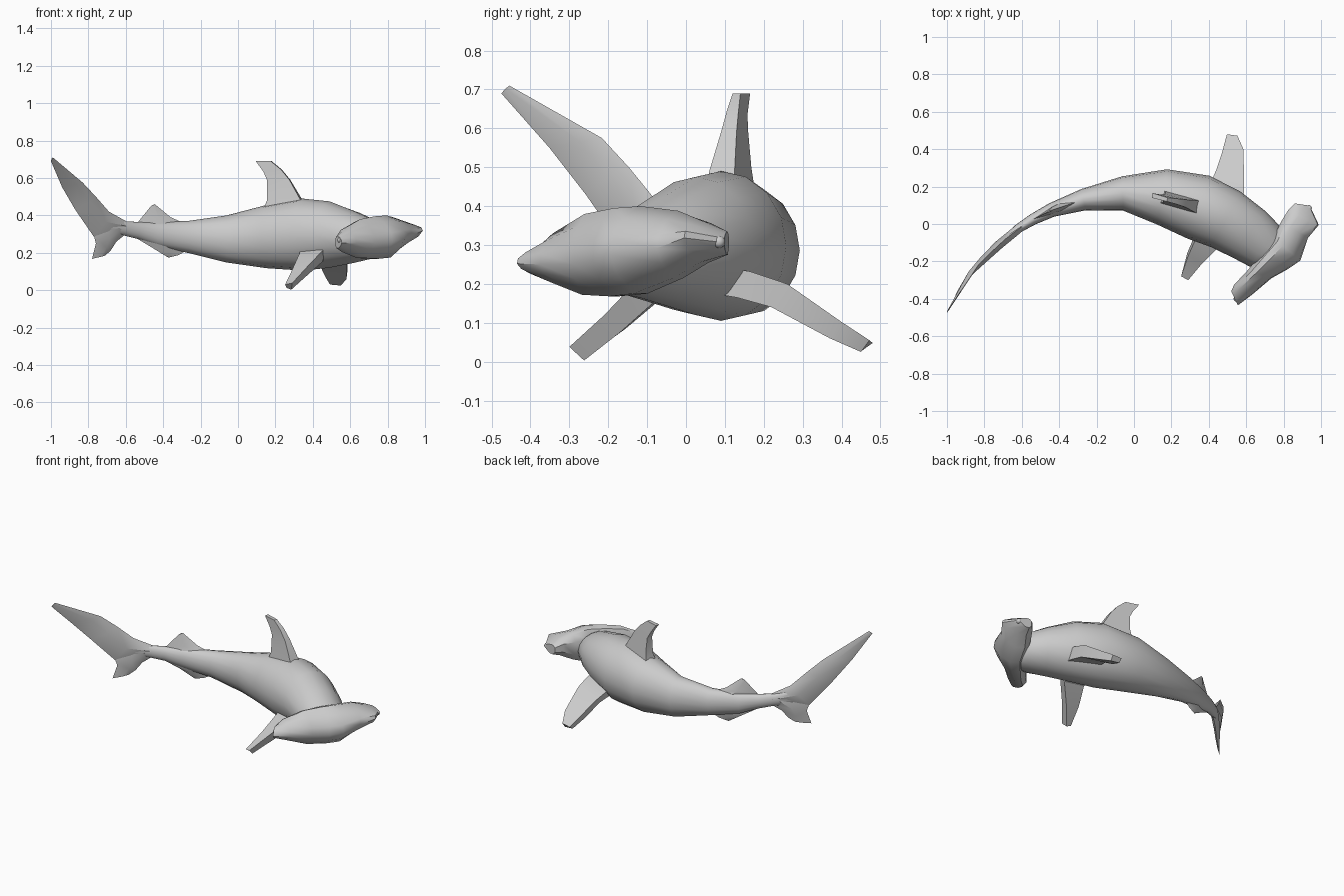
import bpy, bmesh
from math import cos, sin, pi, hypot
from mathutils import Vector


def loft(name, rings, angle=30):
    """Skin a list of equal-length point rings and cap both ends."""
    bm = bmesh.new()
    vs = [[bm.verts.new(p) for p in r] for r in rings]
    n = len(rings[0])
    for a, b in zip(vs, vs[1:]):
        for i in range(n):
            j = (i + 1) % n
            bm.faces.new((a[i], a[j], b[j], b[i]))
    bm.faces.new(vs[0])
    bm.faces.new(vs[-1])
    bmesh.ops.recalc_face_normals(bm, faces=bm.faces)
    me = bpy.data.meshes.new(name)
    bm.to_mesh(me)
    bm.free()
    ob = bpy.data.objects.new(name, me)
    bpy.context.collection.objects.link(ob)
    bpy.ops.object.select_all(action='DESELECT')
    ob.select_set(True)
    bpy.context.view_layer.objects.active = ob
    bpy.ops.object.shade_smooth_by_angle(angle=angle * pi / 180)
    return ob


# Body stations along the bent spine: x, y, half width, z bottom, z top
body = [(-.70, -.09, .012, .30, .39), (-.62, -.025, .024, .295, .37),
        (-.54, .025, .03, .275, .365), (-.44, .075, .038, .235, .365),
        (-.27, .13, .058, .20, .37), (-.06, .163, .092, .148, .40),
        (.15, .145, .15, .118, .455), (.345, .09, .178, .105, .49),
        (.49, .025, .168, .12, .475), (.615, -.055, .152, .145, .425),
        (.70, -.12, .135, .165, .385), (.78, -.18, .07, .195, .34)]
rings = []
for k, (x, y, w, lo, hi) in enumerate(body):
    a, b = body[max(k - 1, 0)], body[min(k + 1, len(body) - 1)]
    t = Vector((b[0] - a[0], b[1] - a[1], 0)).normalized()
    side = Vector((-t.y, t.x, 0))
    c = Vector((x, y, (lo + hi) / 2))
    rings.append([c + side * w * cos(q) + Vector((0, 0, (hi - lo) / 2 * sin(q)))
                  for q in (2 * pi * i / 16 for i in range(16))])
loft("body", rings, 45)

# Centre line in plan, used to bend the tail fins
spine = [(-1.0, -.475), (-.92, -.31), (-.8, -.185), (-.7, -.09)] + [s[:2] for s in body[1:6]]


def bend(x, z, off=0):
    for (x0, y0), (x1, y1) in zip(spine, spine[1:]):
        if x <= x1:
            break
    s = (y1 - y0) / (x1 - x0)
    d = hypot(1, s)
    return (x - off * s / d, y0 + s * (x - x0) + off / d, z)


def bent_fin(name, sections):
    """Sections: leading x, z, trailing x, z, half thickness."""
    rings = []
    for lx, lz, tx, tz, h in sections:
        mx, mz = lx * .6 + tx * .4, lz * .6 + tz * .4
        rings.append([bend(lx, lz), bend(mx, mz, h), bend(tx, tz), bend(mx, mz, -h)])
    loft(name, rings, 35)


bent_fin("tail_upper_lobe", [(-.60, .37, -.62, .30, .024), (-.69, .42, -.77, .285, .024),
                             (-.76, .50, -.87, .43, .02), (-.83, .575, -.94, .55, .013),
                             (-.99, .71, -1.0, .69, .003)])
bent_fin("tail_lower_lobe", [(-.60, .30, -.70, .37, .022), (-.65, .26, -.77, .29, .018),
                             (-.68, .213, -.76, .25, .013), (-.71, .185, -.78, .168, .005)])
bent_fin("second_dorsal_fin", [(-.27, .35, -.55, .345, .022), (-.36, .39, -.53, .37, .016),
                               (-.445, .46, -.465, .45, .004)])
bent_fin("anal_fin", [(-.26, .22, -.58, .30, .022), (-.32, .187, -.46, .228, .016),
                      (-.37, .175, -.39, .185, .005)])

# Main dorsal fin: blunt leading face, tapering upward
loft("dorsal_fin", [
    [(.36, .05, .44), (.37, .125, .44), (.16, .18, .42), (.13, .11, .42)],
    [(.33, .06, .49), (.34, .125, .49), (.17, .168, .50), (.155, .115, .48)],
    [(.275, .09, .59), (.28, .13, .59), (.165, .16, .59), (.155, .125, .59)],
    [(.23, .105, .645), (.235, .135, .645), (.14, .158, .635), (.135, .13, .635)],
    [(.175, .12, .69), (.18, .14, .69), (.10, .165, .69), (.095, .14, .69)]], 20)

# Pectoral fins: ring order front top, front bottom, back bottom, back top
loft("pectoral_fin_near", [
    [(.46, -.02, .25), (.46, .0, .17), (.34, .02, .18), (.33, .0, .23)],
    [(.46, -.115, .22), (.455, -.08, .155), (.325, -.06, .165), (.33, -.08, .20)],
    [(.365, -.21, .12), (.365, -.17, .075), (.285, -.155, .085), (.29, -.17, .11)],
    [(.29, -.30, .038), (.285, -.262, .003), (.26, -.255, .012), (.252, -.28, .03)]], 20)
loft("pectoral_fin_far", [
    [(.575, .06, .25), (.57, .04, .18), (.40, .10, .19), (.40, .12, .24)],
    [(.587, .165, .232), (.58, .13, .165), (.41, .19, .165), (.41, .22, .205)],
    [(.588, .26, .20), (.583, .22, .14), (.435, .26, .14), (.44, .29, .165)],
    [(.585, .40, .102), (.58, .37, .06), (.465, .36, .075), (.47, .38, .105)],
    [(.553, .472, .055), (.55, .45, .025), (.492, .455, .03), (.497, .48, .048)]], 20)

# Hammer head: back x, y, front x, y, z bottom, z top, rim z
head = [(.52, -.36, .555, -.435, .225, .29, .255), (.535, -.325, .635, -.375, .205, .33, .255),
        (.61, -.245, .735, -.29, .172, .38, .26), (.68, -.155, .825, -.24, .168, .395, .27),
        (.745, -.075, .89, -.195, .175, .40, .285), (.785, .01, .93, -.075, .215, .388, .30),
        (.825, .075, .988, -.005, .255, .36, .325), (.86, .11, .94, .098, .275, .335, .31)]
# Cross-section: fraction back-to-front, height fraction of the rim-to-extreme span
section = [(0, .45), (.15, .9), (.35, 1), (.7, .75), (.96, .3),
           (1, -.1), (.85, -.55), (.5, -1), (.2, -1), (0, -.5)]
rings = []
for bx, by, fx, fy, lo, hi, rim in head:
    rings.append([(bx + (fx - bx) * f, by + (fy - by) * f,
                   rim + h * ((hi - rim) if h > 0 else (rim - lo))) for f, h in section])
loft("hammer_head", rings, 40)

# Eyes at both tips of the hammer
for name, p in (("eye_near", (.548, -.40, .268)), ("eye_far", (.935, .085, .308))):
    bpy.ops.mesh.primitive_uv_sphere_add(segments=12, ring_count=8, radius=.016, location=p)
    bpy.context.object.name = name
    bpy.ops.object.shade_smooth()
